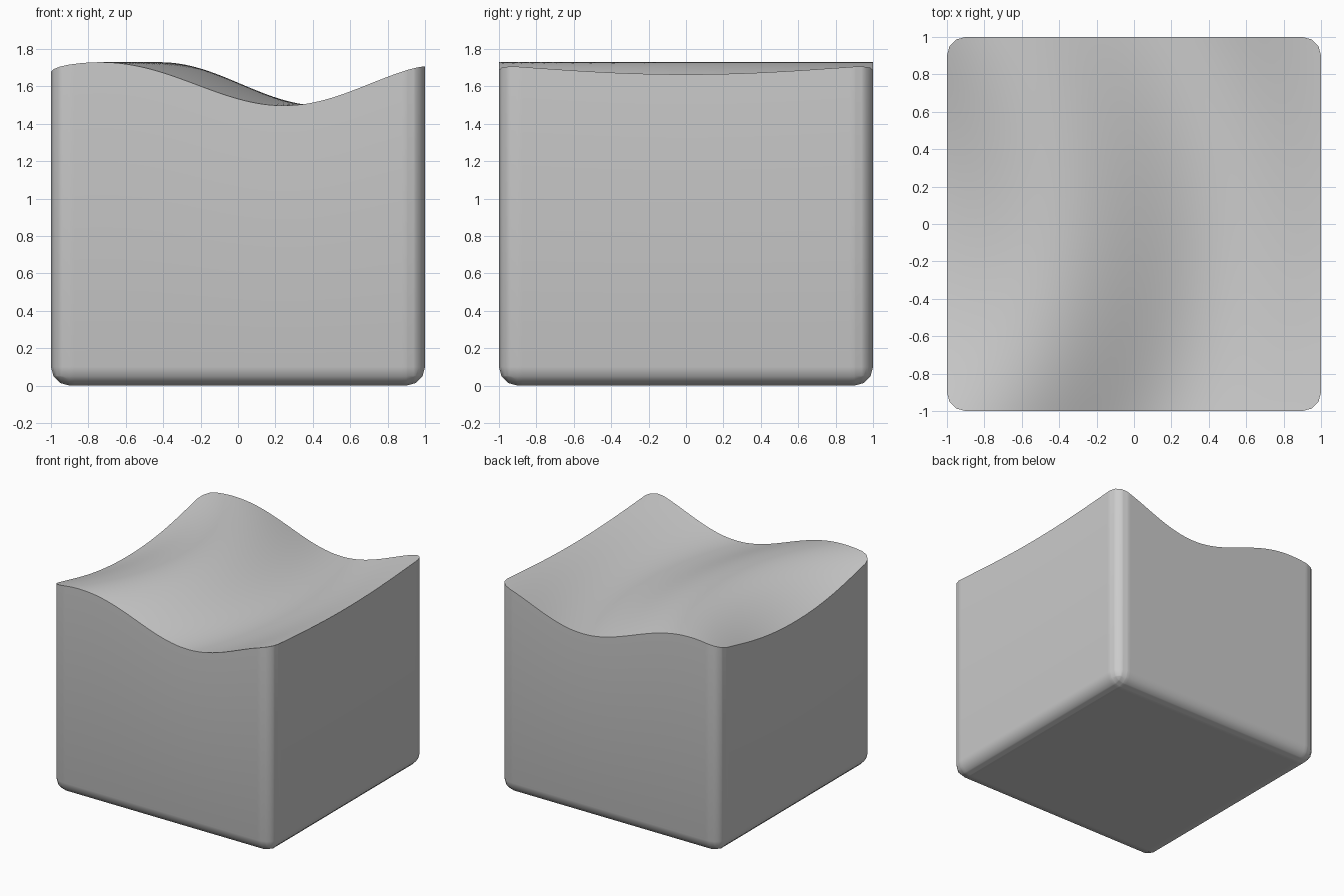
import bpy, bmesh, math

if "Cube" in bpy.data.objects:
    bpy.data.objects.remove(bpy.data.objects["Cube"])

TOP = 1.6
CX, PEAK, HALF = -2.125, 1.71, 0.86   # ripple centre, crest radius, half wavelength


def wave(x, y):
    """Height of the circular ripple that shapes the top."""
    r = math.hypot(x - CX, y)
    return 1.613 + 0.116 * math.cos(math.pi * (r - PEAK) / HALF)


# Block with rounded vertical and bottom edges, sharp top edge
bm = bmesh.new()
bmesh.ops.create_cube(bm, size=2)
for v in bm.verts:
    v.co.z = TOP if v.co.z > 0 else 0
edges = [e for e in bm.edges if any(v.co.z < 0.01 for v in e.verts)]
bmesh.ops.bevel(bm, geom=edges, offset=0.1, offset_type='OFFSET',
                segments=3, profile=0.5, affect='EDGES')

# Slice into a fine grid so the top can be shaped
N = 64
for axis in ((1, 0, 0), (0, 1, 0)):
    for i in range(1, N):
        d = -1 + 2 * i / N
        bmesh.ops.bisect_plane(bm, geom=bm.verts[:] + bm.edges[:] + bm.faces[:],
                               dist=1e-5, plane_co=[a * d for a in axis],
                               plane_no=axis)

# Ripple the top
for v in bm.verts:
    if v.co.z > TOP - 1e-4:
        v.co.z = wave(v.co.x, v.co.y)

bmesh.ops.recalc_face_normals(bm, faces=bm.faces)
mesh = bpy.data.meshes.new("wavy_block")
bm.to_mesh(mesh)
bm.free()
block = bpy.data.objects.new("wavy_block", mesh)
bpy.context.collection.objects.link(block)
bpy.context.view_layer.objects.active = block
block.select_set(True)
bpy.ops.object.shade_smooth_by_angle(angle=math.radians(40))
